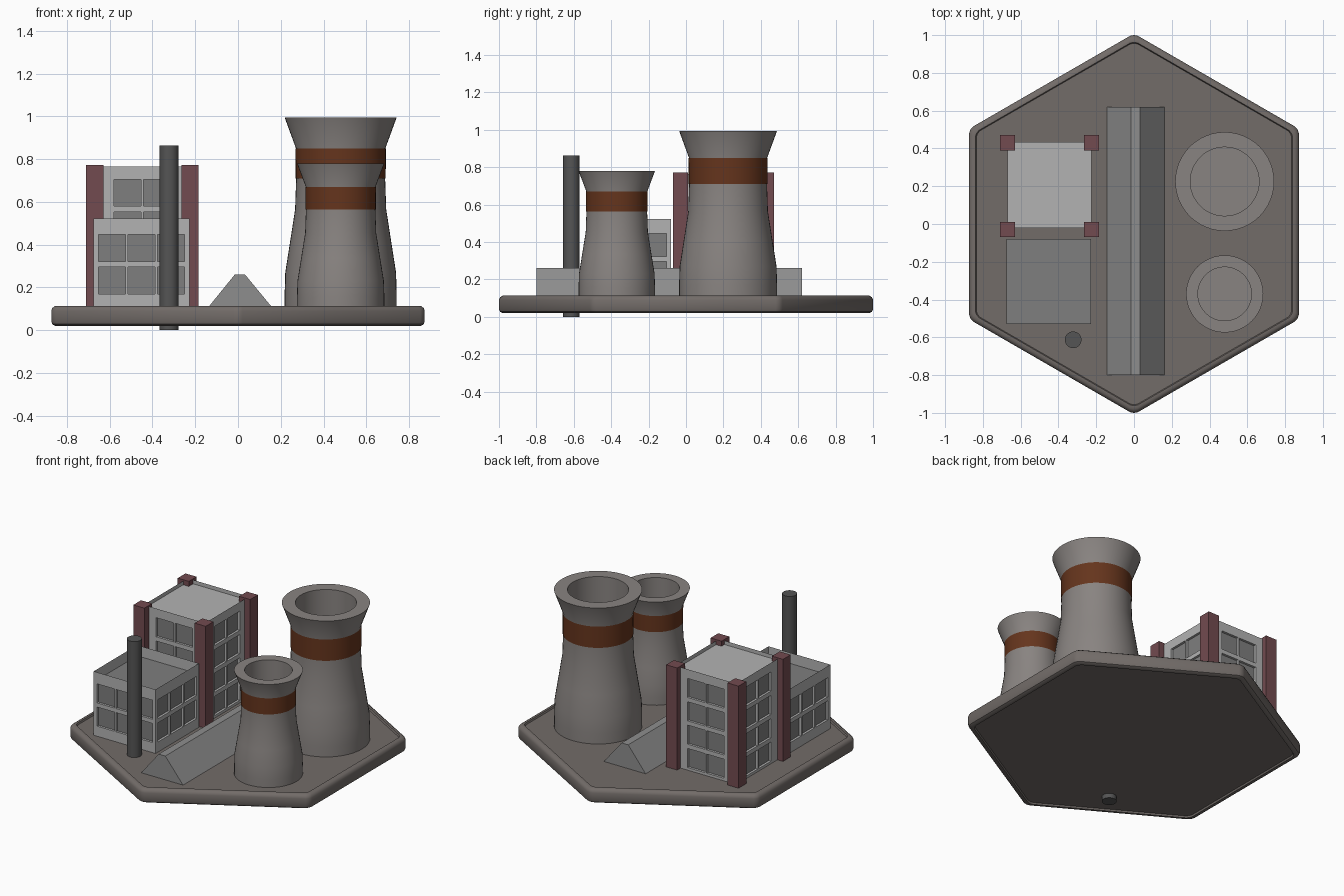
import bpy, bmesh
from math import sin, cos, pi, radians
from mathutils import Vector

if "Cube" in bpy.data.objects:
    bpy.data.objects.remove(bpy.data.objects["Cube"])


def mat(name, r, g, b):
    m = bpy.data.materials.new(name)
    m.diffuse_color = (r, g, b, 1)
    m.use_nodes = True
    m.node_tree.nodes["Principled BSDF"].inputs["Base Color"].default_value = m.diffuse_color
    return m


STONE = mat("stone", 0.17, 0.15, 0.14)
CONCRETE = mat("concrete", 0.25, 0.23, 0.22)
RUST = mat("rust_band", 0.13, 0.035, 0.012)
WALL = mat("wall", 0.45, 0.45, 0.45)
PANE = mat("pane", 0.21, 0.21, 0.21)
RED = mat("red_pillar", 0.17, 0.07, 0.08)
DARK = mat("dark_metal", 0.09, 0.09, 0.09)
SHED = mat("shed_grey", 0.27, 0.27, 0.27)


def finish(name, bm, mats, smooth=False):
    bmesh.ops.recalc_face_normals(bm, faces=bm.faces)
    me = bpy.data.meshes.new(name)
    bm.to_mesh(me)
    bm.free()
    for m in mats:
        me.materials.append(m)
    ob = bpy.data.objects.new(name, me)
    bpy.context.collection.objects.link(ob)
    if smooth:
        bpy.ops.object.select_all(action='DESELECT')
        ob.select_set(True)
        bpy.context.view_layer.objects.active = ob
        bpy.ops.object.shade_smooth_by_angle(angle=radians(35))
    return ob


def loft(name, rings, m, smooth=True, caps=True):
    """Join equal-length rings of points into a tube."""
    bm = bmesh.new()
    vs = [[bm.verts.new(p) for p in ring] for ring in rings]
    n = len(vs[0])
    for a, b in zip(vs, vs[1:]):
        for i in range(n):
            j = (i + 1) % n
            bm.faces.new((a[i], a[j], b[j], b[i]))
    if caps:
        bm.faces.new(vs[0])
        bm.faces.new(vs[-1])
    return finish(name, bm, [m], smooth)


def circle(x, y, z, r, n=48):
    return [(x + r * cos(2 * pi * i / n), y + r * sin(2 * pi * i / n), z) for i in range(n)]


def hexagon(apothem, z):
    """Hexagon with slightly blunted corners."""
    pts = []
    for k in range(6):
        for d, f in ((-1.2, 1), (0, 1.004), (1.2, 1)):
            a = radians(30 + 60 * k + d)
            r = apothem / cos(radians(28.8)) * f
            pts.append((r * cos(a), r * sin(a), z))
    return pts


def box(name, x0, x1, y0, y1, z0, z1, m):
    return loft(name, [[(x0, y0, z), (x1, y0, z), (x1, y1, z), (x0, y1, z)] for z in (z0, z1)], m, False)


# Hexagonal base plate with rounded rim and shallow recess above and below
base_profile = [(0.835, 0.03), (0.84, 0.02), (0.855, 0.02), (0.868, 0.028), (0.873, 0.042),
                (0.873, 0.09), (0.868, 0.104), (0.855, 0.114), (0.84, 0.114), (0.835, 0.104)]
loft("base_plate", [hexagon(a, z) for a, z in base_profile], STONE)

# Cooling towers: flared shells with a hollow top, and a coloured band
tower_profile = [(0.262, 0.0), (0.262, 0.06), (0.259, 0.16), (0.237, 0.30), (0.213, 0.455),
                 (0.208, 0.60), (0.209, 0.74), (0.262, 0.885), (0.182, 0.885), (0.182, 0.35)]


def tower(label, x, y, s, sz):
    z0 = 0.11
    rings = [circle(x, y, z0 - 0.008 if z == 0 else z0 + z * sz, r * s) for r, z in tower_profile]
    loft(label + "_cooling_tower", rings, CONCRETE)
    loft(label + "_tower_band", [circle(x, y, z0 + z * sz, r * s) for r, z in ((0.2105, 0.60), (0.2115, 0.74))],
         RUST, caps=False)


tower("large", 0.48, 0.225, 1.0, 1.0)
tower("small", 0.48, -0.37, 0.78, 0.757)


# Buildings: walls with recessed window panes and a sunken roof
def building(name, x0, x1, y0, y1, z0, z1, cols, row_tops, rim, sink, roof_mat, w=0.126, h=0.125, gap=0.012):
    bm = bmesh.new()
    zs = sorted([z0, z1] + row_tops + [t - h for t in row_tops])
    corners = [Vector(c) for c in ((x0, y0, 0), (x1, y0, 0), (x1, y1, 0), (x0, y1, 0))]
    windows = []
    for k in range(4):
        a, b = corners[k], corners[(k + 1) % 4]
        length = (b - a).length
        d = (b - a) / length
        start = (length - cols * w - (cols - 1) * gap) / 2
        us = [0]
        for c in range(cols):
            us += [start + c * (w + gap), start + c * (w + gap) + w]
        us.append(length)
        for i in range(len(us) - 1):
            for j in range(len(zs) - 1):
                quad = ((us[i], zs[j]), (us[i + 1], zs[j]), (us[i + 1], zs[j + 1]), (us[i], zs[j + 1]))
                f = bm.faces.new([bm.verts.new(a + d * u + Vector((0, 0, z))) for u, z in quad])
                if i % 2 and j % 2:
                    windows.append(f)
    top = bm.faces.new([bm.verts.new((c.x, c.y, z1)) for c in corners])
    bmesh.ops.inset_individual(bm, faces=[top], thickness=rim, use_even_offset=True)
    bm.normal_update()

    def push(faces, depth, index):
        new = bmesh.ops.extrude_discrete_faces(bm, faces=faces)["faces"]
        for f in new:
            f.normal_update()
            bmesh.ops.translate(bm, verts=f.verts, vec=f.normal * -depth)
            f.material_index = index

    push(windows, 0.015, 1)
    push([top], sink, 2)
    bmesh.ops.remove_doubles(bm, verts=bm.verts, dist=0.0001)
    finish(name, bm, [WALL, PANE, roof_mat])


building("tall_building", -0.67, -0.225, -0.02, 0.435, 0.1, 0.765, 2,
         [0.246, 0.399, 0.552, 0.705], 0.025, 0.025, WALL)
building("low_building", -0.675, -0.227, -0.53, -0.08, 0.1, 0.523, 3,
         [0.295, 0.447], 0.037, 0.07, PANE)

# Corner pillars of the tall building
for i, x in enumerate((-0.67, -0.225)):
    for j, y in enumerate((-0.03, 0.43)):
        box(f"corner_pillar_{i}{j}", x - 0.04, x + 0.04, y - 0.04, y + 0.04, 0.1, 0.773, RED)

# Thin chimney passing through the base
loft("chimney", [circle(-0.322, -0.613, z, 0.044, 32) for z in (0, 0.864)], DARK)

# Long ridge-roofed shed
shed_profile = [(-0.145, 0.1), (0.165, 0.1), (0.033, 0.26), (-0.015, 0.26)]
loft("long_shed", [[(x, y, z) for x, z in shed_profile] for y in (-0.80, 0.62)], SHED, False)
